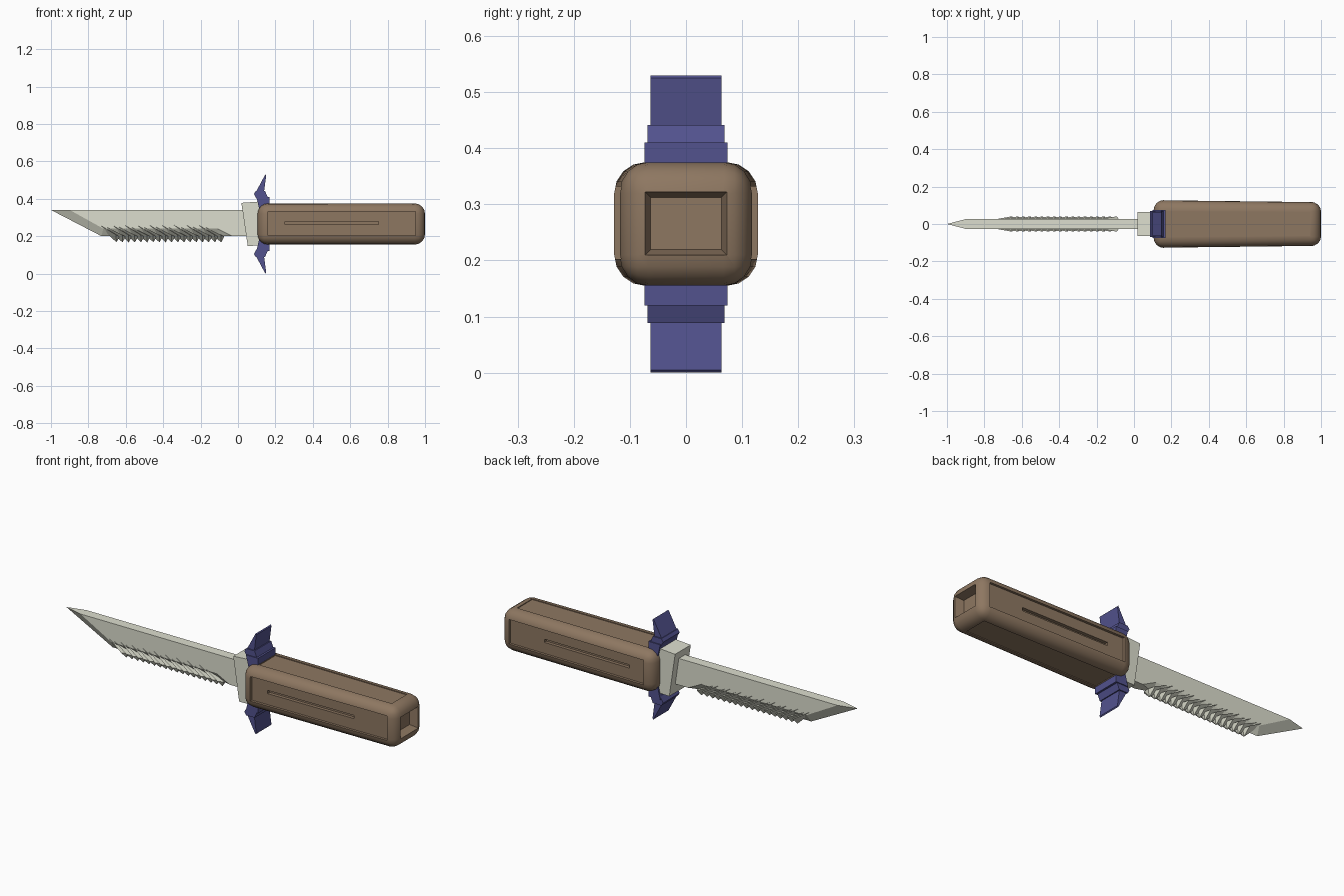
import bpy, bmesh
from mathutils import Vector

if "Cube" in bpy.data.objects:
    bpy.data.objects.remove(bpy.data.objects["Cube"])

def material(name, rgb):
    m = bpy.data.materials.new(name)
    m.diffuse_color = (*rgb, 1)
    m.use_nodes = True
    m.node_tree.nodes["Principled BSDF"].inputs["Base Color"].default_value = m.diffuse_color
    return m

BONE = material("bone", (0.72, 0.73, 0.62))
WOOD = material("brown", (0.27, 0.185, 0.12))
BLUE = material("blue", (0.085, 0.085, 0.27))

def finish(name, bm, mat):
    bmesh.ops.recalc_face_normals(bm, faces=bm.faces)
    me = bpy.data.meshes.new(name)
    bm.to_mesh(me)
    bm.free()
    ob = bpy.data.objects.new(name, me)
    bpy.context.collection.objects.link(ob)
    me.materials.append(mat)
    return ob

def prism(bm, profile, hw):
    """Extrude an (x, z) profile between y = -hw and y = +hw."""
    a = [bm.verts.new((x, -hw, z)) for x, z in profile]
    b = [bm.verts.new((x, hw, z)) for x, z in profile]
    bm.faces.new(a)
    bm.faces.new(b[::-1])
    n = len(a)
    for i in range(n):
        bm.faces.new((a[i], a[(i + 1) % n], b[(i + 1) % n], b[i]))

def box(bm, lo, hi):
    lo, hi = Vector(lo), Vector(hi)
    vs = bmesh.ops.create_cube(bm, size=1)["verts"]
    for v in vs:
        v.co = (lo + hi) / 2 + v.co * (hi - lo)
    return vs

def taper(bm):
    """Narrow the handle towards the pommel."""
    for v in bm.verts:
        v.co.y *= 1 - 0.08 * (v.co.x - 0.15) / 0.85

# Blade: flat sides, ground edge and angled tip
bm = bmesh.new()
side = [(0.06, 0.34), (-0.90, 0.34), (-0.72, 0.24), (-0.11, 0.24), (-0.03, 0.2), (0.06, 0.2)]
L = [bm.verts.new((x, -0.026, z)) for x, z in side]
R = [bm.verts.new((x, 0.026, z)) for x, z in side]
tip, heel, stop = [bm.verts.new(p) for p in ((-1, 0, 0.34), (-0.73, 0, 0.2), (-0.11, 0, 0.2))]
for S in (L, R):
    bm.faces.new(S)
    bm.faces.new((tip, heel, S[2], S[1]))
    bm.faces.new((heel, stop, S[3], S[2]))
    bm.faces.new((stop, S[4], S[3]))
for f in ((L[0], R[0], R[1], L[1]), (L[1], R[1], tip), (stop, R[4], L[4]),
          (L[4], R[4], R[5], L[5]), (L[5], R[5], R[0], L[0])):
    bm.faces.new(f)
finish("blade", bm, BONE)

# Slanted serration spikes along the cutting edge
bm = bmesh.new()
count = 18
for i in range(count):
    x = -0.65 + 0.56 * i / (count - 1)
    pts = [(x, 0, 0.167)]
    for s in (-1, 1):
        pts += [(x - 0.11, s * 0.022, 0.273 - 0.012 * (i % 2)), (x - 0.002, s * 0.041, 0.207),
                (x - 0.02, s * 0.014, 0.198), (x + 0.017, s * 0.014, 0.198)]
    vs = [bm.verts.new(p) for p in pts]
    bmesh.ops.convex_hull(bm, input=vs)
finish("serrations", bm, BONE)

# Collar between blade and handle
bm = bmesh.new()
prism(bm, [(0.018, 0.378), (0.115, 0.385), (0.13, 0.15), (0.052, 0.148)], 0.065)
finish("collar", bm, BONE)

# Stepped guard, mirrored above and below the handle
MID = 0.265
steps = [([(0.115, 0.34), (0.098, 0.41), (0.168, 0.41), (0.168, 0.34)], 0.074),
         ([(0.105, 0.39), (0.085, 0.425), (0.095, 0.441), (0.145, 0.441), (0.162, 0.40)], 0.069),
         ([(0.093, 0.43), (0.106, 0.455), (0.146, 0.53), (0.151, 0.525), (0.138, 0.43)], 0.063)]
for name, s in (("guard_upper", 1), ("guard_lower", -1)):
    bm = bmesh.new()
    for prof, hw in steps:
        prism(bm, [(x, MID + s * (z - MID)) for x, z in prof], hw)
    finish(name, bm, BLUE)

# Handle: rounded, tapered block
bm = bmesh.new()
box(bm, (0.105, -0.128, 0.155), (1.0, 0.128, 0.375))
bmesh.ops.bevel(bm, geom=bm.edges[:], offset=0.055, segments=4, profile=0.5, affect='EDGES')
taper(bm)
handle = finish("handle", bm, WOOD)

# Recesses: side panels, side slots, shallow top/bottom panels, pommel socket
def cut(make):
    bm = bmesh.new()
    make(bm)
    taper(bm)
    c = finish("recess_cutter", bm, WOOD)
    c.hide_render = True
    mod = handle.modifiers.new("recess", 'BOOLEAN')
    mod.operation = 'DIFFERENCE'
    mod.solver = 'EXACT'
    mod.object = c
    bpy.context.view_layer.objects.active = handle
    bpy.ops.object.modifier_apply(modifier=mod.name)
    bpy.data.objects.remove(c)

def socket(bm):
    for v in box(bm, (0.955, -0.085, 0.205), (1.02, 0.085, 0.327)):
        if v.co.x < 0.98:
            v.co.y *= 0.8
            v.co.z = 0.266 + (v.co.z - 0.266) * 0.76

for s in (-1, 1):
    def ys(a, b):
        return sorted((s * a, s * b))
    y0, y1 = ys(0.113, 0.2)
    cut(lambda bm: box(bm, (0.16, y0, 0.203), (0.95, y1, 0.332)))
    y2, y3 = ys(0.095, 0.2)
    cut(lambda bm: box(bm, (0.25, y2, 0.261), (0.75, y3, 0.278)))
    z0, z1 = sorted((MID + s * 0.106, MID + s * 0.2))
    cut(lambda bm: box(bm, (0.17, -0.068, z0), (0.94, 0.068, z1)))
cut(socket)

bpy.ops.object.select_all(action='DESELECT')
handle.select_set(True)
bpy.context.view_layer.objects.active = handle
bpy.ops.object.shade_smooth_by_angle(angle=0.52)
